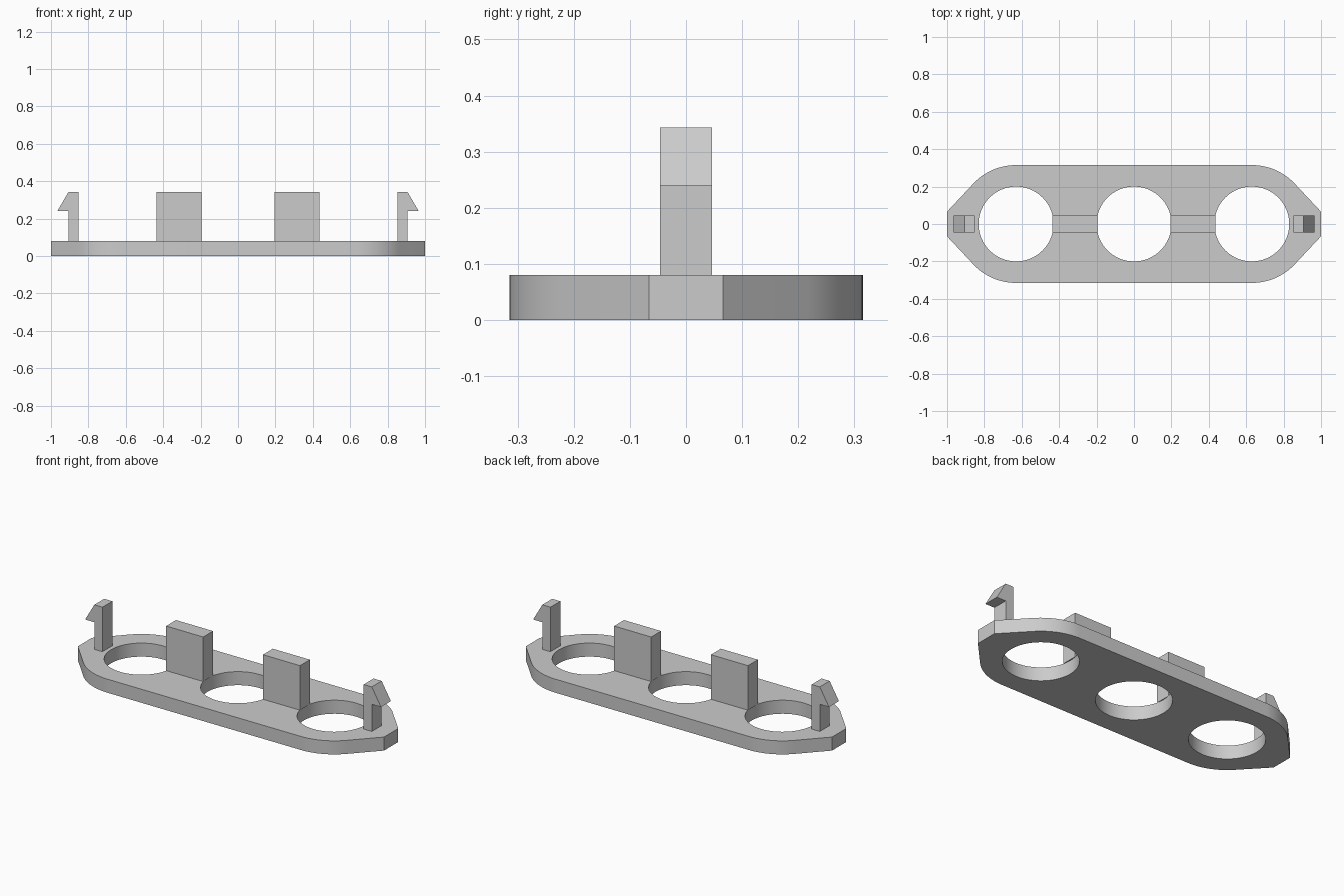
import bpy, bmesh, math

cube = bpy.data.objects.get("Cube")
if cube:
    bpy.data.objects.remove(cube, do_unlink=True)

PLATE_H, TOP = 0.08, 0.343
HOLE_X, HOLE_R, ROUND_R = 0.63, 0.2, 0.315
HALF_DEPTH = 0.046

# Single grey plastic
grey = bpy.data.materials.new("grey plastic")
grey.use_nodes = True
colour = (0.6, 0.6, 0.6, 1)
grey.diffuse_color = colour
grey.node_tree.nodes["Principled BSDF"].inputs["Base Color"].default_value = colour


def add_object(name, bm):
    bmesh.ops.recalc_face_normals(bm, faces=bm.faces)
    mesh = bpy.data.meshes.new(name)
    bm.to_mesh(mesh)
    bm.free()
    mesh.materials.append(grey)
    obj = bpy.data.objects.new(name, mesh)
    bpy.context.collection.objects.link(obj)
    return obj


def arc(cx, radius, start, end, steps):
    angles = [math.radians(start + (end - start) * i / steps) for i in range(steps + 1)]
    return [(cx + radius * math.cos(a), radius * math.sin(a)) for a in angles]


def extruded_xz(name, profile):
    """Extrude an x-z profile through the depth of the clips and tabs."""
    bm = bmesh.new()
    face = bm.faces.new([bm.verts.new((x, -HALF_DEPTH, z)) for x, z in profile])
    ext = bmesh.ops.extrude_face_region(bm, geom=[face])
    verts = [g for g in ext["geom"] if isinstance(g, bmesh.types.BMVert)]
    bmesh.ops.translate(bm, verts=verts, vec=(0, 2 * HALF_DEPTH, 0))
    return add_object(name, bm)


# Plate: rounded outline tapering to flat ends, with three round holes
tangent = 43.2
right_end = (arc(HOLE_X, ROUND_R, -90, -tangent, 16) + [(1, -0.066), (1, 0.066)]
             + arc(HOLE_X, ROUND_R, tangent, 90, 16))
outline = right_end + [(-x, -y) for x, y in right_end]
holes = [arc(cx, HOLE_R, 0, 360, 64)[:-1] for cx in (-HOLE_X, 0, HOLE_X)]

curve = bpy.data.curves.new("plate_outline", "CURVE")
curve.dimensions = "2D"
curve.fill_mode = "BOTH"
curve.extrude = PLATE_H / 2
for loop in [outline] + holes:
    spline = curve.splines.new("POLY")
    spline.points.add(len(loop) - 1)
    for point, (x, y) in zip(spline.points, loop):
        point.co = (x, y, 0, 1)
    spline.use_cyclic_u = True

helper = bpy.data.objects.new("plate_outline", curve)
bpy.context.collection.objects.link(helper)
depsgraph = bpy.context.evaluated_depsgraph_get()
filled = bpy.data.meshes.new_from_object(helper.evaluated_get(depsgraph))
bpy.data.objects.remove(helper, do_unlink=True)

bm = bmesh.new()
bm.from_mesh(filled)
bmesh.ops.remove_doubles(bm, verts=bm.verts, dist=0.0001)
bmesh.ops.translate(bm, verts=bm.verts, vec=(0, 0, PLATE_H / 2))
for f in bm.faces:
    f.material_index = 0
plate = add_object("plate", bm)
bpy.data.meshes.remove(filled)

bpy.ops.object.select_all(action="DESELECT")
plate.select_set(True)
bpy.context.view_layer.objects.active = plate
bpy.ops.object.shade_smooth_by_angle(angle=math.radians(20))

# Upright tabs between the holes, and hooked clips at both ends
tab = [(0.195, PLATE_H), (0.437, PLATE_H), (0.437, TOP), (0.195, TOP)]
clip = [(0.853, PLATE_H), (0.906, PLATE_H), (0.906, 0.24),
        (0.966, 0.24), (0.906, TOP), (0.853, TOP)]
for side, sign in (("left", 1), ("right", -1)):
    for part, profile in (("tab", tab), ("clip", clip)):
        extruded_xz(f"{side}_{part}", [(sign * x, z) for x, z in profile])
